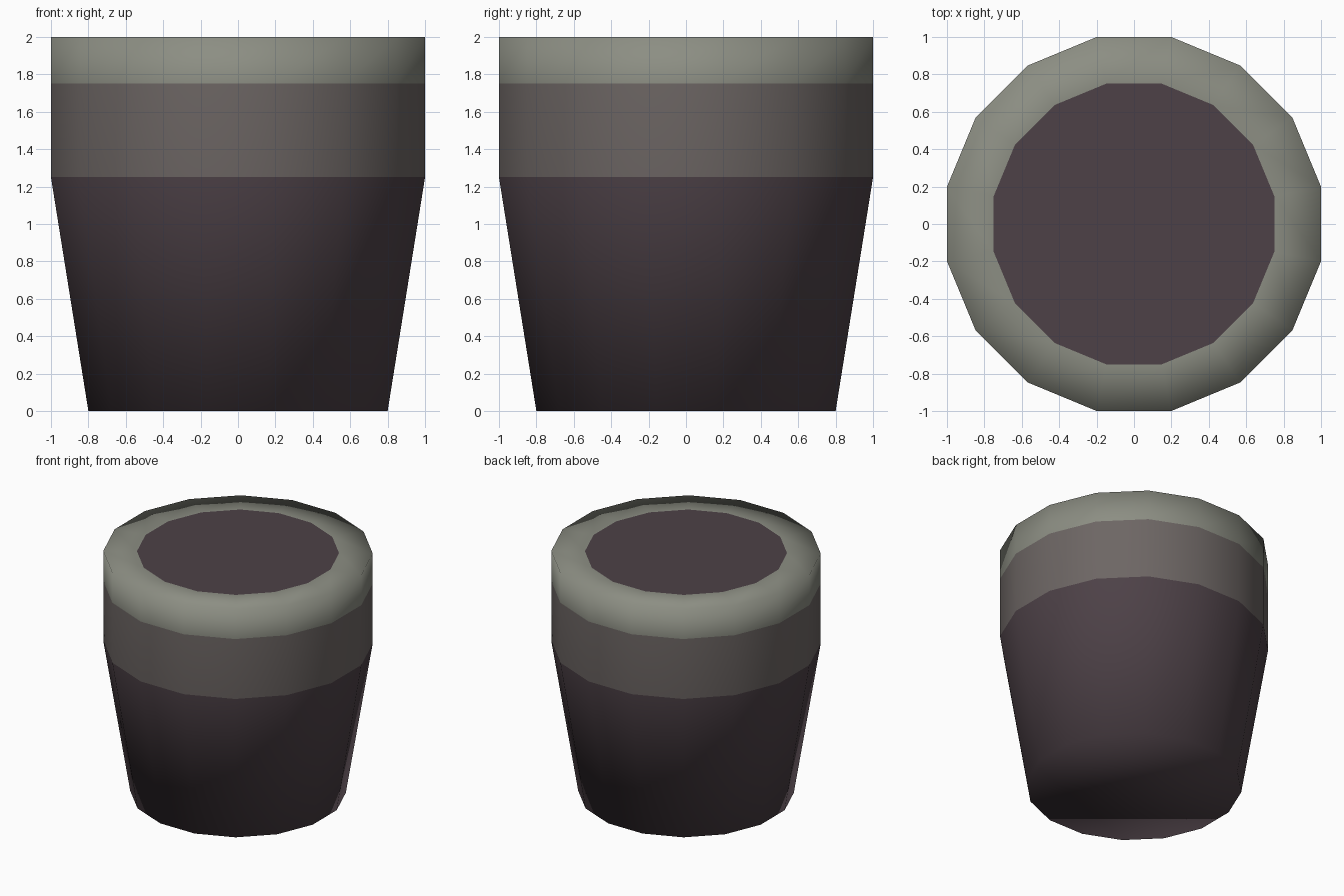
import bpy, bmesh, math

if "Cube" in bpy.data.objects:
    bpy.data.objects.remove(bpy.data.objects["Cube"])

SIDES = 16


def make_mat(name, rgb):
    # sRGB 0-255 to linear
    lin = [(c / 255 / 12.92) if c < 10 else ((c / 255 + 0.055) / 1.055) ** 2.4 for c in rgb]
    m = bpy.data.materials.new(name)
    m.diffuse_color = (*lin, 1)
    m.use_nodes = True
    m.node_tree.nodes["Principled BSDF"].inputs["Base Color"].default_value = m.diffuse_color
    return m


dark = make_mat("dark plum", (77, 65, 71))
mid = make_mat("warm grey", (109, 102, 100))
light = make_mat("grey green", (140, 142, 131))


def ring(bm, apothem, z):
    # flat sides face the axes
    r = apothem / math.cos(math.pi / SIDES)
    return [bm.verts.new((r * math.cos((i + 0.5) * math.tau / SIDES),
                          r * math.sin((i + 0.5) * math.tau / SIDES), z))
            for i in range(SIDES)]


def finish(bm, name, mats, smooth):
    me = bpy.data.meshes.new(name)
    for f in bm.faces:
        f.smooth = smooth
    bm.to_mesh(me)
    bm.free()
    for m in mats:
        me.materials.append(m)
    ob = bpy.data.objects.new(name, me)
    bpy.context.collection.objects.link(ob)
    return ob


# Pot: tapered body, middle band, top band and flat lip
profile = [(0.8, 0), (1, 1.25), (1, 1.75), (1, 2), (0.75, 2)]
colour = [0, 1, 2, 2]
bm = bmesh.new()
rings = [ring(bm, a, z) for a, z in profile]
for k in range(len(rings) - 1):
    lo, hi = rings[k], rings[k + 1]
    for i in range(SIDES):
        j = (i + 1) % SIDES
        f = bm.faces.new((lo[i], lo[j], hi[j], hi[i]))
        f.material_index = colour[k]
bm.faces.new(rings[0][::-1])  # base
finish(bm, "pot", [dark, mid, light], True)

# Dark disc filling the opening, level with the lip
bm = bmesh.new()
bm.faces.new(ring(bm, 0.75, 2))
finish(bm, "top_disc", [dark], False)
